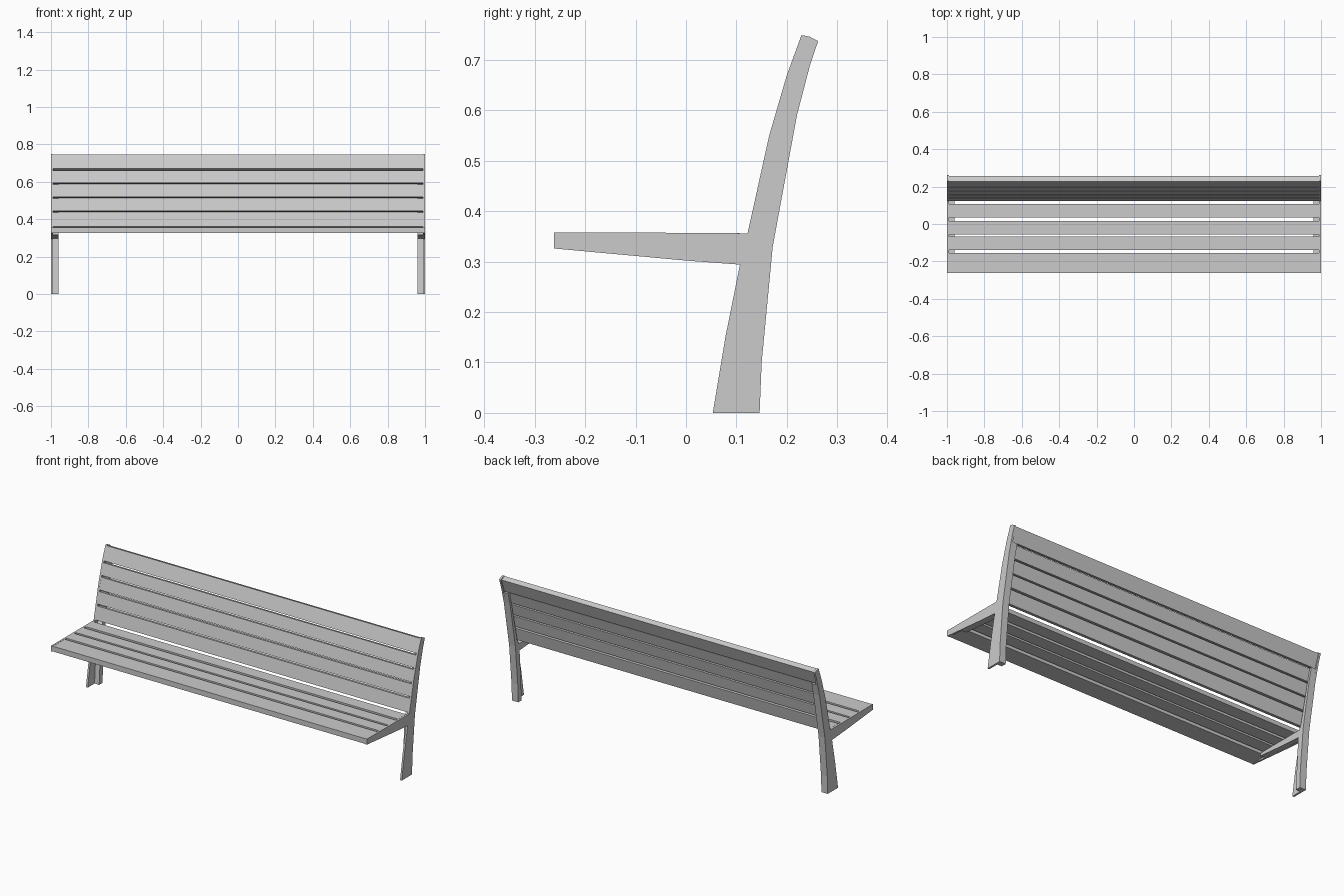
import bpy, bmesh
from mathutils import Vector

cube = bpy.data.objects.get("Cube")
if cube:
    bpy.data.objects.remove(cube, do_unlink=True)

grey = bpy.data.materials.new("light_grey")
grey.use_nodes = True
colour = (0.6, 0.6, 0.6, 1)
grey.diffuse_color = colour
grey.node_tree.nodes["Principled BSDF"].inputs["Base Color"].default_value = colour


def extrude_profile(name, points, x0, x1):
    """Extrude a closed (y, z) outline from x0 to x1."""
    bm = bmesh.new()
    face = bm.faces.new([bm.verts.new((x0, y, z)) for y, z in points])
    result = bmesh.ops.extrude_face_region(bm, geom=[face])
    moved = [v for v in result["geom"] if isinstance(v, bmesh.types.BMVert)]
    bmesh.ops.translate(bm, verts=moved, vec=(x1 - x0, 0, 0))
    bmesh.ops.recalc_face_normals(bm, faces=bm.faces)
    mesh = bpy.data.meshes.new(name)
    bm.to_mesh(mesh)
    bm.free()
    mesh.materials.append(grey)
    obj = bpy.data.objects.new(name, mesh)
    bpy.context.collection.objects.link(obj)
    return obj


# Front line of the backrest, shared by the side plates and the slats
back_front = [(0.122, 0.356), (0.165, 0.55), (0.2, 0.67), (0.229, 0.749)]

# Side plates: leg, seat arm and back in one outline
plate = back_front + [
    (0.245, 0.746), (0.262, 0.737), (0.246, 0.69), (0.22, 0.59),
    (0.172, 0.33), (0.15, 0.1), (0.146, 0), (0.053, 0), (0.078, 0.15),
    (0.107, 0.294), (0, 0.302), (-0.262, 0.326), (-0.262, 0.358), (0, 0.357)]

# Inner bars: stiffen the leg, run below the seat and behind the back
bar = [(0.146, 0), (0.15, 0.1), (0.172, 0.33), (0.22, 0.59), (0.236, 0.655),
       (0.224, 0.655), (0.204, 0.575), (0.155, 0.36), (0.14, 0.333),
       (-0.16, 0.333), (-0.16, 0.317), (0, 0.302), (0.134, 0.293), (0.115, 0)]

for side, s in (("left", 1), ("right", -1)):
    extrude_profile(side + "_side_plate", plate, s * 0.989, s * 1.0)
    extrude_profile(side + "_inner_bar", bar, s * 0.96, s * 0.989)

# Seat slats, the front one deeper and thicker
seat = [(-0.261, -0.155, 0.03), (-0.14, -0.068, 0.024),
        (-0.055, 0.017, 0.024), (0.034, 0.106, 0.024)]
for i, (y0, y1, thick) in enumerate(seat):
    top = 0.357
    outline = [(y0, top), (y1, top), (y1, top - thick), (y0, top - thick)]
    extrude_profile(f"seat_slat_{i + 1}", outline, -0.989, 0.989)


def front_y(z):
    for (y0, z0), (y1, z1) in zip(back_front, back_front[1:]):
        if z <= z1:
            break
    return y0 + (y1 - y0) * (z - z0) / (z1 - z0)


# Back slats follow the curved front line, the top one thicker
back = [(0.361, 0.435), (0.445, 0.511), (0.52, 0.586), (0.595, 0.66), (0.67, 0.746)]
for i, (z0, z1) in enumerate(back):
    low, high = Vector((front_y(z0), z0)), Vector((front_y(z1), z1))
    along = (high - low).normalized()
    depth = Vector((along.y, -along.x)) * (0.031 if i == 4 else 0.024)
    extrude_profile(f"back_slat_{i + 1}", [low, high, high + depth, low + depth],
                    -0.989, 0.989)
